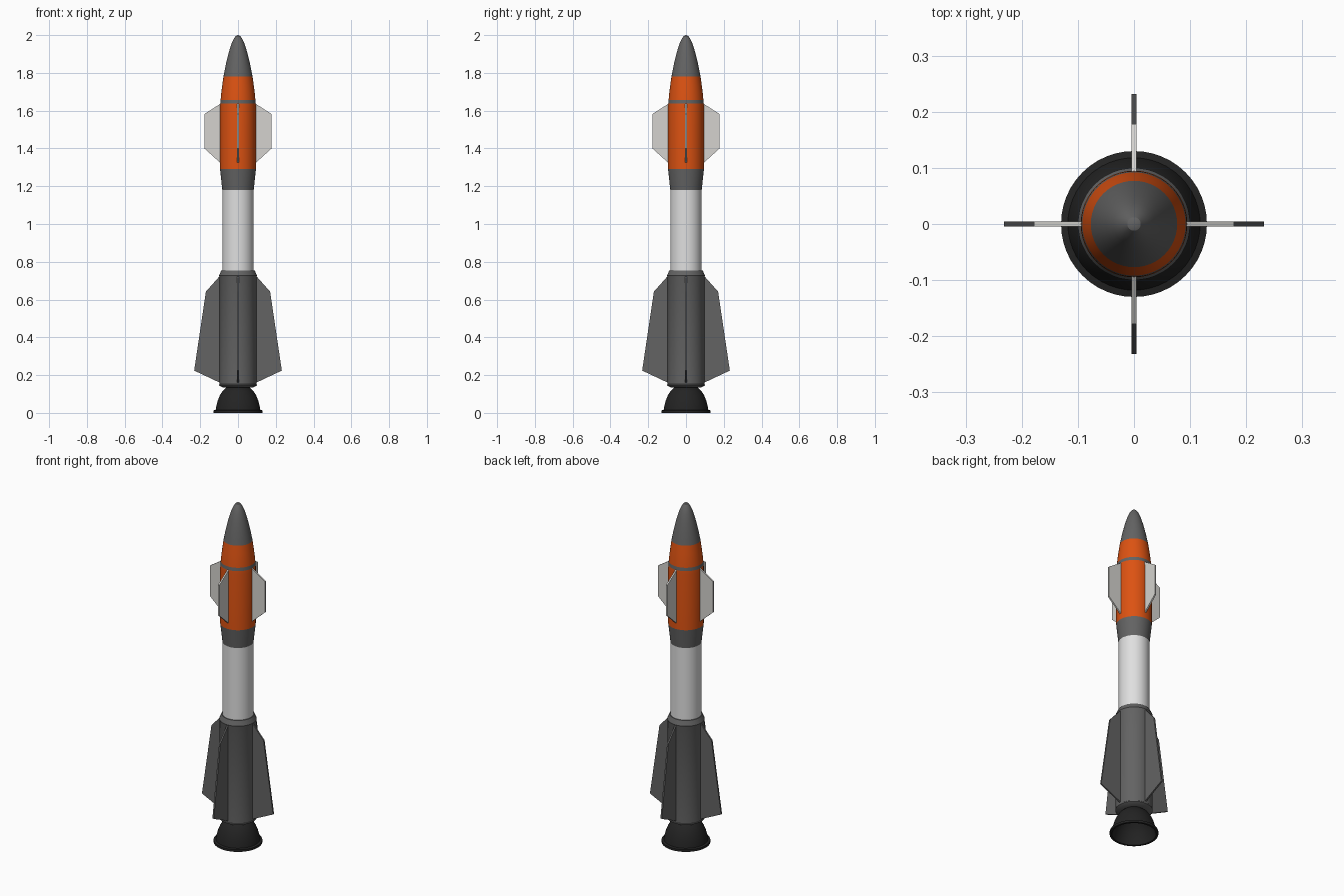
import bpy, bmesh, math

if "Cube" in bpy.data.objects:
    bpy.data.objects.remove(bpy.data.objects["Cube"])

def material(name, rgb):
    m = bpy.data.materials.new(name)
    m.diffuse_color = (*rgb, 1)
    m.use_nodes = True
    m.node_tree.nodes["Principled BSDF"].inputs["Base Color"].default_value = m.diffuse_color
    return m

ORANGE = material("orange", (0.72, 0.085, 0.006))
GREY = material("dark grey", (0.125, 0.125, 0.125))
WHITE = material("white", (0.74, 0.74, 0.74))
PALE = material("pale grey", (0.66, 0.65, 0.62))
BLACK = material("nozzle black", (0.017, 0.017, 0.017))
SIDES = 48

def finish(name, bm, mat, smooth=True):
    bmesh.ops.remove_doubles(bm, verts=bm.verts, dist=1e-5)
    bmesh.ops.recalc_face_normals(bm, faces=bm.faces)
    me = bpy.data.meshes.new(name)
    bm.to_mesh(me)
    bm.free()
    me.materials.append(mat)
    ob = bpy.data.objects.new(name, me)
    bpy.context.collection.objects.link(ob)
    if smooth:
        bpy.ops.object.select_all(action='DESELECT')
        ob.select_set(True)
        bpy.context.view_layer.objects.active = ob
        bpy.ops.object.shade_smooth_by_angle(angle=math.radians(30))
    return ob

def lathe(name, profile, mat):
    """Spin a (radius, z) profile round the z axis."""
    bm = bmesh.new()
    vs = [bm.verts.new((r, 0, z)) for r, z in profile]
    es = [bm.edges.new(p) for p in zip(vs, vs[1:])]
    bmesh.ops.spin(bm, geom=vs + es, cent=(0, 0, 0), axis=(0, 0, 1),
                   angle=2 * math.pi, steps=SIDES, use_merge=True)
    return finish(name, bm, mat)

def fins(name, outline, mat, t=0.0045):
    """Four flat plates, one every quarter turn."""
    bm = bmesh.new()
    for k in range(4):
        c, s = [(1, 0), (0, 1), (-1, 0), (0, -1)][k]
        a, b = [[bm.verts.new((x * c - y * s, x * s + y * c, z)) for x, z in outline]
                for y in (-t, t)]
        bm.faces.new(a)
        bm.faces.new(b[::-1])
        n = len(a)
        for i in range(n):
            j = (i + 1) % n
            bm.faces.new((a[j], a[i], b[i], b[j]))
    return finish(name, bm, mat, smooth=False)

# Nose and warhead section
lathe("nose_cone", [(0, 2.0), (0.012, 1.995), (0.024, 1.978), (0.037, 1.948), (0.05, 1.905),
                    (0.062, 1.855), (0.071, 1.812), (0.077, 1.78)], GREY)
lathe("shoulder", [(0.077, 1.78), (0.084, 1.73), (0.089, 1.69), (0.092, 1.657)], ORANGE)
lathe("nose_band", [(0.092, 1.657), (0.094, 1.638)], GREY)
lathe("upper_body", [(0.094, 1.638), (0.095, 1.62), (0.095, 1.29)], ORANGE)
lathe("taper", [(0.095, 1.29), (0.083, 1.18)], GREY)

# Slim middle tube
lathe("middle_tube", [(0.083, 1.18), (0.083, 0.75)], WHITE)

# Booster with collar and rounded tail
lathe("booster", [(0.083, 0.755), (0.088, 0.755), (0.1, 0.727), (0.098, 0.722), (0.098, 0.152),
                  (0.1, 0.15), (0.1, 0.145), (0.08, 0.134), (0, 0.134)], GREY)

# Bell nozzle, open underneath
lathe("nozzle", [(0.05, 0.14), (0.062, 0.135), (0.08, 0.118), (0.096, 0.093), (0.107, 0.066),
                 (0.115, 0.036), (0.118, 0.016), (0.13, 0.013), (0.13, 0), (0.118, 0),
                 (0.11, 0.03), (0.1, 0.062), (0.085, 0.09), (0.062, 0.115), (0, 0.125)], BLACK)

# Fins
fins("upper_fins", [(0.085, 1.642), (0.178, 1.582), (0.178, 1.4), (0.085, 1.316)], PALE)
fins("lower_fins", [(0.09, 0.732), (0.17, 0.642), (0.232, 0.224), (0.09, 0.157)], GREY)
